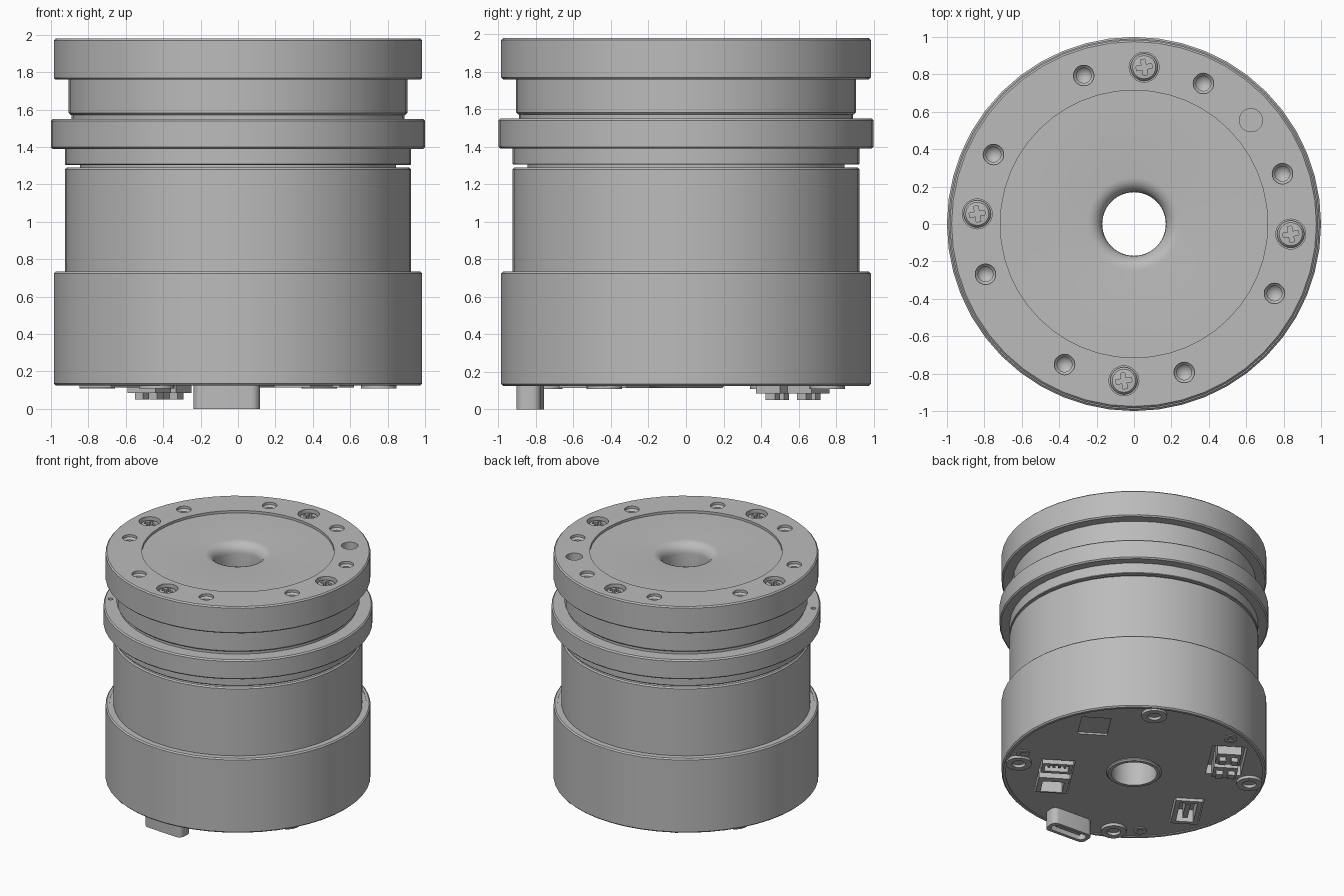
import bpy, bmesh
from math import cos, sin, pi, radians
from mathutils import Matrix

cube = bpy.data.objects.get("Cube")
if cube:
    bpy.data.objects.remove(cube, do_unlink=True)

# Single metal colour
GREY = (0.5, 0.5, 0.5, 1)
metal = bpy.data.materials.new("plain grey metal")
metal.use_nodes = True
metal.diffuse_color = GREY
metal.node_tree.nodes["Principled BSDF"].inputs["Base Color"].default_value = GREY
parts = []


def finish(name, bm, at=(0, 0, 0), turn=0):
    bmesh.ops.recalc_face_normals(bm, faces=bm.faces)
    mesh = bpy.data.meshes.new(name)
    bm.to_mesh(mesh)
    bm.free()
    mesh.materials.append(metal)
    ob = bpy.data.objects.new(name, mesh)
    ob.matrix_world = Matrix.Translation(at) @ Matrix.Rotation(radians(turn), 4, "Z")
    bpy.context.collection.objects.link(ob)
    parts.append(ob)
    return ob


def lathe(name, profile, at=(0, 0, 0), steps=48):
    """Spin a closed (radius, height) outline about the vertical axis."""
    bm = bmesh.new()
    vs = [bm.verts.new((r, 0, z)) for r, z in profile]
    edges = [bm.edges.new((a, b)) for a, b in zip(vs, vs[1:] + vs[:1])
             if a.co.x > 0 or b.co.x > 0]
    bmesh.ops.spin(bm, geom=vs + edges, cent=(0, 0, 0), axis=(0, 0, 1),
                   angle=2 * pi, steps=steps)
    bmesh.ops.remove_doubles(bm, verts=bm.verts, dist=0.0001)
    return finish(name, bm, at)


def ring(name, r_in, r_out, z0, z1, c=0.01):
    return lathe(name, [(r_in, z0), (r_out - c, z0), (r_out, z0 + c),
                        (r_out, z1 - c), (r_out - c, z1), (r_in, z1)])


def disc(name, r, z0, z1, at=(0, 0, 0)):
    return lathe(name, [(0, z0), (r, z0), (r, z1), (0, z1)], at, 24)


def box(name, size, at, turn=0, round_by=0):
    bm = bmesh.new()
    bmesh.ops.create_cube(bm, size=1, matrix=Matrix.Diagonal((*size, 1)))
    if round_by:
        upright = [e for e in bm.edges
                   if abs(e.verts[0].co.z - e.verts[1].co.z) > 0.5 * size[2]]
        bmesh.ops.bevel(bm, geom=upright, offset=round_by, segments=5,
                        affect="EDGES", profile=0.5)
    return finish(name, bm, at, turn)


def cut(target, cutter):
    """Subtract the cutter, then discard it."""
    mod = target.modifiers.new("cut", "BOOLEAN")
    mod.operation, mod.solver, mod.object = "DIFFERENCE", "EXACT", cutter
    bpy.context.view_layer.update()
    bpy.context.view_layer.objects.active = target
    bpy.ops.object.modifier_apply(modifier=mod.name)
    parts.remove(cutter)
    bpy.data.objects.remove(cutter, do_unlink=True)


def polar(r, deg, z=0):
    return (r * cos(radians(deg)), r * sin(radians(deg)), z)


# Stacked round body
ring("base_housing", 0.955, 0.985, 0.125, 0.735)
ring("housing_top", 0.6, 0.97, 0.66, 0.732)
ring("motor_body", 0.6, 0.925, 0.72, 1.29)
ring("body_groove", 0.6, 0.845, 1.28, 1.32, 0)
ring("body_lip", 0.6, 0.925, 1.305, 1.4, 0.004)
collar = ring("collar", 0.6, 1.0, 1.39, 1.55)
ring("neck_foot", 0.6, 0.89, 1.54, 1.58, 0)
ring("neck", 0.6, 0.905, 1.572, 1.77)
flange = ring("top_flange", 0.715, 0.985, 1.76, 1.98)

# Recessed centre disc with a rounded mouth, and the through tube
mouth = [(0.17 + 0.08 * (1 - sin(a * pi / 12)), 1.88 + 0.08 * (1 - cos(a * pi / 12)))
         for a in range(6, -1, -1)]
mouth = [(0.25 - 0.08 * sin(a * pi / 12), 1.88 + 0.08 * cos(a * pi / 12))
         for a in range(7)]
lathe("centre_disc", [(0.17, 1.75), (0.716, 1.75), (0.716, 1.96)] + mouth)
ring("bore_tube", 0.17, 0.205, 0.115, 1.8)

# Threaded holes and screw pockets in the flange
for k in range(8):
    cut(flange, lathe("hole_cutter", [(0, 1.83), (0.04, 1.87), (0.04, 1.945),
                                      (0.055, 1.96), (0.055, 2.1), (0, 2.1)],
                      polar(0.838, 18.7 + 45 * k), 20))
for k in range(4):
    cut(flange, disc("pocket_cutter", 0.08, 1.92, 2.1, polar(0.84, 86.3 + 90 * k)))
cut(flange, disc("pin_cutter", 0.062, 1.83, 2.1, polar(0.836, 41.6)))
cut(collar, disc("mark_cutter", 0.018, 1.5, 1.6, polar(0.95, 210)))

# Cross-head screws
for k in range(4):
    spot = polar(0.84, 86.3 + 90 * k)
    screw = lathe("flange_screw", [(0, 1.9), (0.073, 1.9), (0.073, 1.945),
                                   (0.062, 1.958), (0, 1.965)], spot, 24)
    for turn in (10, 100):
        cut(screw, box("slot_cutter", (0.085, 0.024, 0.08), (spot[0], spot[1], 1.965), turn))

# Underside plate with connector pockets
plate = ring("base_plate", 0.2, 0.96, 0.133, 0.33, 0)
TILT = 57


def local(centre, u, v, z):
    """Point offset along the tilted connector axes."""
    a = radians(TILT)
    return (centre[0] + u * cos(a) - v * sin(a),
            centre[1] + u * sin(a) + v * cos(a), z)


POWER, SIGNAL, BUS, WINDOW = (-0.42, 0.57), (0.41, -0.43), (-0.67, -0.19), (0.66, 0.33)
for spot, length, width, depth in ((POWER, 0.42, 0.26, 0.08), (SIGNAL, 0.48, 0.25, 0.1),
                                   (BUS, 0.36, 0.22, 0.1), (WINDOW, 0.25, 0.22, 0.015)):
    cut(plate, box("recess_cutter", (length, width, 2 * depth), (*spot, 0.133), TILT))

# Power connector: two blocks with contacts
for u in (-0.1, 0.1):
    box("power_block", (0.15, 0.18, 0.16), local(POWER, u, 0, 0.165), TILT)
    for v in (-0.045, 0.045):
        box("power_contact", (0.06, 0.05, 0.06), local(POWER, u, v, 0.08), TILT)

# Signal connector: open shell and a pin header
shell = box("signal_shell", (0.22, 0.23, 0.13), local(SIGNAL, -0.11, 0, 0.18), TILT)
cut(shell, box("shell_cutter", (0.15, 0.16, 0.16), local(SIGNAL, -0.13, 0, 0.14), TILT))
header = box("signal_header", (0.14, 0.23, 0.13), local(SIGNAL, 0.14, 0, 0.18), TILT)
cut(header, box("header_cutter", (0.08, 0.18, 0.12), local(SIGNAL, 0.14, 0, 0.14), TILT))
for k in range(4):
    box("header_pin", (0.02, 0.02, 0.1), local(SIGNAL, 0.14, -0.06 + 0.04 * k, 0.18), TILT)

# Bus connector: open shell with a key
shell = box("bus_shell", (0.34, 0.2, 0.13), (*BUS, 0.18), TILT)
cut(shell, box("shell_cutter", (0.27, 0.13, 0.16), (*BUS, 0.14), TILT))
box("bus_key", (0.2, 0.04, 0.1), (*BUS, 0.18), TILT)

# Data port: hanging rounded sleeve with a tongue
port = box("data_port", (0.355, 0.13, 0.2), (-0.06, -0.83, 0.1), -3.7, 0.045)
cut(port, box("port_cutter", (0.3, 0.08, 0.3), (-0.06, -0.83, 0), -3.7, 0.035))
box("port_tongue", (0.22, 0.025, 0.14), (-0.06, -0.83, 0.09), -3.7)

# Mounting bosses and small plate screws
for k in range(4):
    spot = polar(0.87, 60 + 90 * k)
    lathe("mounting_boss", [(0.05, 0.11), (0.095, 0.11), (0.095, 0.18), (0.05, 0.18)], spot, 24)
    disc("boss_floor", 0.05, 0.16, 0.18, spot)
for deg in (-21.5, 105.5, 227):
    lathe("plate_screw", [(0.022, 0.125), (0.05, 0.125), (0.05, 0.16), (0, 0.16),
                          (0, 0.14), (0.022, 0.14)], polar(0.87, deg), 16)

# Smooth the round walls, keep edges crisp
bpy.ops.object.select_all(action="DESELECT")
for ob in parts:
    ob.select_set(True)
bpy.context.view_layer.objects.active = parts[0]
bpy.ops.object.shade_smooth_by_angle(angle=radians(30))
